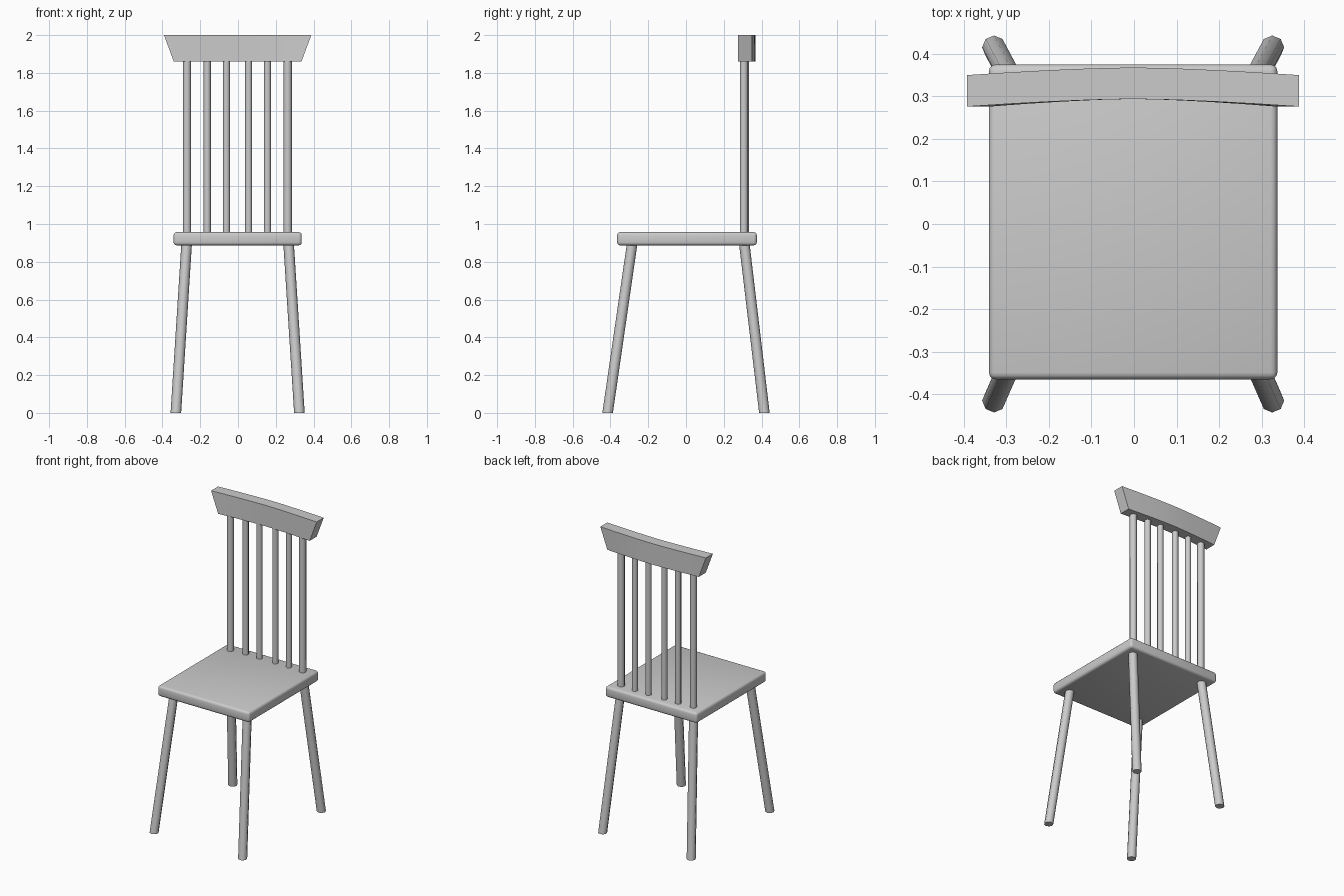
import bpy, bmesh, math
from mathutils import Vector

if "Cube" in bpy.data.objects:
    bpy.data.objects.remove(bpy.data.objects["Cube"])


def make_object(name, bm, angle=35):
    bmesh.ops.recalc_face_normals(bm, faces=bm.faces)
    me = bpy.data.meshes.new(name)
    bm.to_mesh(me)
    bm.free()
    ob = bpy.data.objects.new(name, me)
    bpy.context.collection.objects.link(ob)
    bpy.ops.object.select_all(action='DESELECT')
    ob.select_set(True)
    bpy.context.view_layer.objects.active = ob
    bpy.ops.object.shade_smooth_by_angle(angle=math.radians(angle))
    return ob


def rod(name, bottom, top, radius, sides=8):
    """Round post with horizontal ends, sheared between two points."""
    bm = bmesh.new()
    rings = []
    for p in (bottom, top):
        rings.append([bm.verts.new(Vector(p) + Vector((
            radius * math.cos(math.tau * i / sides),
            radius * math.sin(math.tau * i / sides), 0)))
            for i in range(sides)])
    lo, hi = rings
    for i in range(sides):
        j = (i + 1) % sides
        bm.faces.new((lo[i], lo[j], hi[j], hi[i]))
    bm.faces.new(lo)
    bm.faces.new(hi)
    return make_object(name, bm, 50)


# Seat: softly bevelled slab
bm = bmesh.new()
bmesh.ops.create_cube(bm, size=1)
for v in bm.verts:
    v.co = Vector((v.co.x * 0.678, v.co.y * 0.74, v.co.z * 0.07)) + Vector((-0.002, 0.005, 0.922))
bmesh.ops.bevel(bm, geom=bm.edges[:], offset=0.016, segments=3, profile=0.5, affect='EDGES')
make_object("seat", bm)

# Splayed legs
for side, sx in (("left", -1), ("right", 1)):
    for end, y0, y1 in (("front", -0.415, -0.283), ("back", 0.415, 0.307)):
        rod(f"{end}_{side}_leg", (sx * 0.327 - 0.002, y0, 0),
            (sx * 0.269 - 0.002, y1, 0.91), 0.028)

# Back spindles, the outer two slightly thicker
for i, x in enumerate((-0.27, -0.163, -0.061, 0.056, 0.156, 0.263)):
    outer = i in (0, 5)
    y = 0.307 if outer else 0.315
    rod(f"back_spindle_{i + 1}", (x, y, 0.93), (x, y, 1.88), 0.022 if outer else 0.019)

# Top rail: flared ends, bowed backwards in the middle
bm = bmesh.new()
steps = 8
sections = []
for i in range(steps + 1):
    t = 2 * i / steps - 1
    bow = 0.018 * (1 - abs(t) ** 1.5)
    sections.append([bm.verts.new((t * half - 0.002, y + bow, z)) for half, y, z in (
        (0.338, 0.276, 1.86), (0.338, 0.35, 1.86), (0.39, 0.35, 2.0), (0.39, 0.276, 2.0))])
for a, b in zip(sections, sections[1:]):
    for k in range(4):
        n = (k + 1) % 4
        bm.faces.new((a[k], a[n], b[n], b[k]))
bm.faces.new(sections[0])
bm.faces.new(sections[-1])
make_object("top_rail", bm)
